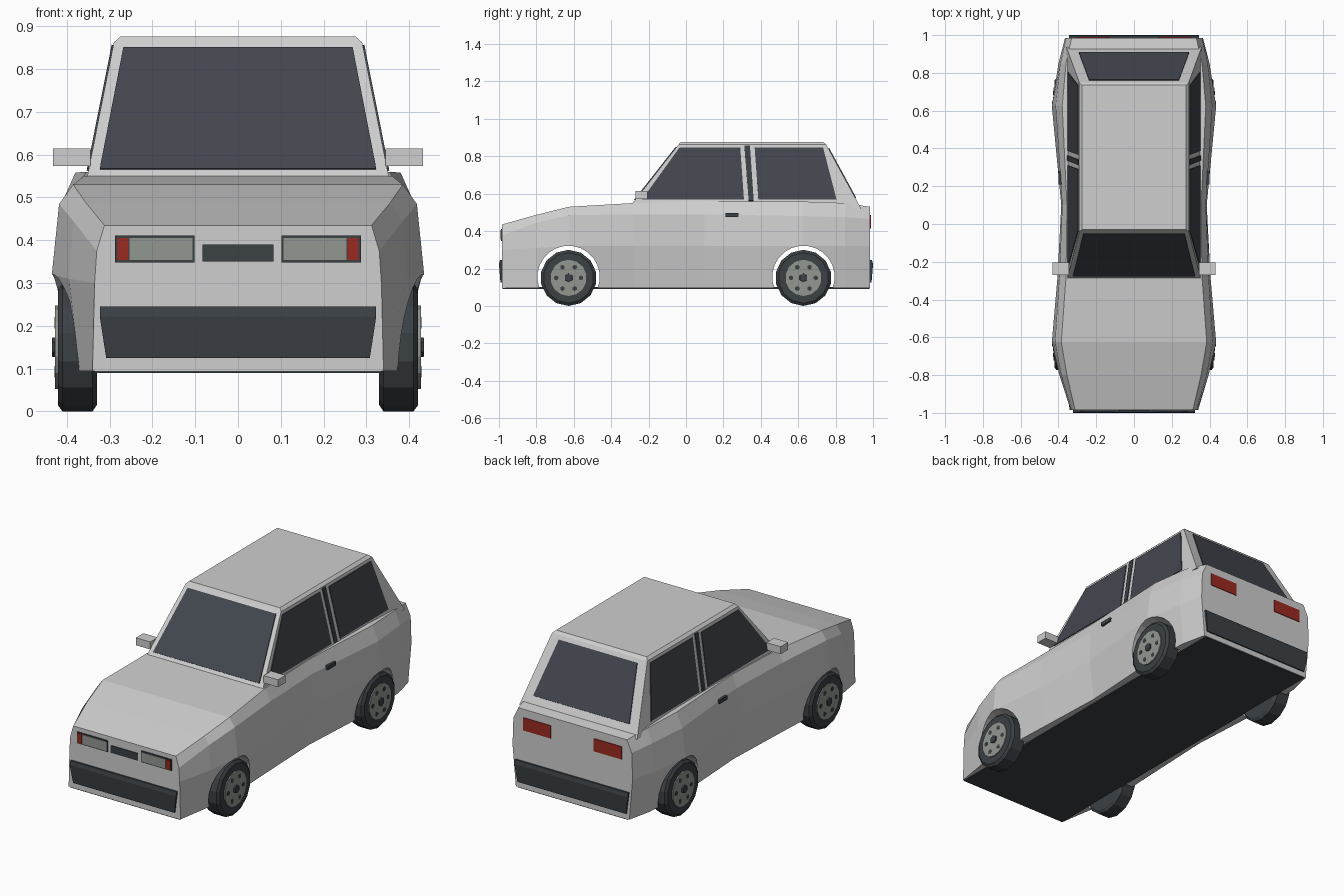
import bpy, bmesh
from math import cos, sin, pi
from mathutils import Vector

cube = bpy.data.objects.get("Cube")
if cube:
    bpy.data.objects.remove(cube)


def material(name, r, g, b):
    m = bpy.data.materials.new(name)
    m.use_nodes = True
    m.diffuse_color = (r, g, b, 1)
    m.node_tree.nodes["Principled BSDF"].inputs["Base Color"].default_value = (r, g, b, 1)
    return m


PAINT = material("light_grey_paint", 0.62, 0.62, 0.62)
GLASS = material("dark_glass", 0.055, 0.062, 0.077)
TRIM = material("dark_trim", 0.043, 0.052, 0.06)
LAMP = material("lamp_grey", 0.29, 0.31, 0.28)
RED = material("lamp_red", 0.33, 0.024, 0.016)


def loft(name, loops, mat):
    """Skin a row of equal loops and close both ends."""
    bm = bmesh.new()
    rings = [[bm.verts.new(p) for p in loop] for loop in loops]
    n = len(rings[0])
    for a, b in zip(rings, rings[1:]):
        for i in range(n):
            j = (i + 1) % n
            bm.faces.new((a[i], a[j], b[j], b[i]))
    bm.faces.new(rings[0])
    bm.faces.new(rings[-1])
    bmesh.ops.recalc_face_normals(bm, faces=bm.faces)
    me = bpy.data.meshes.new(name)
    bm.to_mesh(me)
    bm.free()
    me.materials.append(mat)
    ob = bpy.data.objects.new(name, me)
    bpy.context.collection.objects.link(ob)
    return ob


def prism(name, pts, push, mat):
    """Thin plate: a polygon pushed along a vector."""
    return loft(name, [pts, [Vector(p) + Vector(push) for p in pts]], mat)


def box(name, x0, x1, y0, y1, z0, z1, mat):
    return prism(name, [(x0, y0, z0), (x1, y0, z0), (x1, y0, z1), (x0, y0, z1)],
                 (0, y1 - y0, 0), mat)


def lathe(name, profile, y, z, sides, mat):
    """Turn (x, radius) pairs around a sideways axle."""
    return loft(name, [[(x, y + r * cos((i + .5) * 2 * pi / sides),
                         z + r * sin((i + .5) * 2 * pi / sides))
                        for i in range(sides)] for x, r in profile], mat)


# Body: half sections (x, z) from sill to deck at each station along y
stations = [
    (-.985, (.34, .095), (.335, .3), (.33, .375), (.312, .435)),
    (-.8, (.37, .095), (.395, .31), (.385, .445), (.355, .487)),
    (-.625, (.39, .095), (.435, .32), (.418, .485), (.385, .53)),
    (-.28, (.375, .095), (.405, .32), (.395, .49), (.36, .55)),
    (.1, (.36, .095), (.385, .32), (.38, .49), (.355, .56)),
    (.625, (.39, .095), (.435, .32), (.415, .48), (.38, .558)),
    (.85, (.375, .095), (.4, .32), (.39, .475), (.36, .55)),
    (.985, (.345, .095), (.365, .32), (.36, .465), (.33, .53)),
]
loops = [[(x, y, z) for x, z in half] + [(-x, y, z) for x, z in reversed(half)]
         for y, *half in stations]
body = loft("body", loops, PAINT)

# Wheel arches cut through the body
AXLES = (-.628, .628)
for y in AXLES:
    cutter = lathe("arch_cutter", [(-.6, .167), (.6, .167)], y, .155, 24, PAINT)
    cutter.hide_render = True
    mod = body.modifiers.new("arch", "BOOLEAN")
    mod.operation = "DIFFERENCE"
    mod.solver = "EXACT"
    mod.object = cutter
    bpy.context.view_layer.objects.active = body
    bpy.ops.object.modifier_apply(modifier=mod.name)
    bpy.data.objects.remove(cutter)

box("floor", -.335, .335, -.982, .982, .09, .1, TRIM)


# Cabin: tapered block whose planes also carry the glass
def cabin_at(z):
    t = (z - .55) / .312
    return .352 - .062 * t, -.285 + .245 * t, .92 - .17 * t


def cabin_loop(z):
    x, f, r = cabin_at(z)
    return [(x, f, z), (x, r, z), (-x, r, z), (-x, f, z)]


roof = [(.275, -.03, .876), (.275, .735, .876), (-.275, .735, .876), (-.275, -.03, .876)]
loft("cabin", [cabin_loop(.52), cabin_loop(.862), roof], PAINT)


def end_glass(name, side, low, high):
    """Glass on the front (1) or rear (2) cabin plane; low and high are (x, z)."""
    (a, z0), (b, z1) = low, high
    y0, y1 = cabin_at(z0)[side], cabin_at(z1)[side]
    push = -.004 if side == 1 else .004
    prism(name, [(-a, y0, z0), (a, y0, z0), (b, y1, z1), (-b, y1, z1)],
          (0, push, .003), GLASS)


end_glass("windscreen", 1, (.323, .565), (.268, .848))
end_glass("rear_window", 2, (.292, .575), (.238, .842))


def side_glass(name, s, z0, z1, ys, mat):
    x0, x1 = s * cabin_at(z0)[0], s * cabin_at(z1)[0]
    a, b, c, d = ys
    prism(name, [(x0, a, z0), (x0, b, z0), (x1, c, z1), (x1, d, z1)],
          (s * .004, 0, .001), mat)


# Paired parts on the left (+x) and right (-x)
for s, side in ((1, "left"), (-1, "right")):
    side_glass(side + "_front_window", s, .568, .846, (-.235, .31, .29, -.035), GLASS)
    side_glass(side + "_pillar_strip", s, .562, .856, (.335, .362, .342, .312), TRIM)
    side_glass(side + "_rear_window", s, .568, .846, (.387, .805, .733, .367), GLASS)

    box(side + "_mirror", s * .345, s * .432, -.27, -.205, .573, .614, PAINT)
    box(side + "_door_handle", s * .37, s * .4, .21, .28, .475, .496, TRIM)

    # Front and tail lamps
    box(side + "_lamp_frame", s * .102, s * .287, -.989, -.98, .348, .411, TRIM)
    box(side + "_headlamp", s * .106, s * .254, -.992, -.984, .354, .405, LAMP)
    box(side + "_indicator", s * .256, s * .282, -.992, -.984, .354, .405, RED)
    box(side + "_tail_lamp", s * .13, s * .3, .981, .989, .415, .485, RED)

    # Wheels with hub discs, bolt holes and hexagonal caps
    for y, end in zip(AXLES, ("front", "rear")):
        name = side + "_" + end
        z = .15
        lathe(name + "_tyre", [(s * .33, .135), (s * .34, .15), (s * .41, .15), (s * .421, .135)],
              y, z, 14, TRIM)
        lathe(name + "_hub", [(s * .40, .097), (s * .427, .097)], y, z, 14, LAMP)
        lathe(name + "_cap", [(s * .42, .024), (s * .435, .022)], y, z, 6, TRIM)
        for k in range(6):
            a = k * pi / 3
            lathe(name + "_bolt_hole", [(s * .424, .013), (s * .4285, .013)],
                  y + .066 * cos(a), z + .066 * sin(a), 6, TRIM)

box("grille", -.083, .083, -.989, -.98, .35, .39, TRIM)


# Bumpers: wedge-shaped bars, narrower at the lower edge
for s, name, w in ((-1, "front_bumper", .323), (1, "rear_bumper", .345)):
    rows = [(w - .015, .98, .125), (w - .015, .992, .125), (w, 1, .222),
            (w, .995, .245), (w, .98, .245)]
    loft(name, [[(k * x, s * y, z) for x, y, z in rows] for k in (-1, 1)], TRIM)
